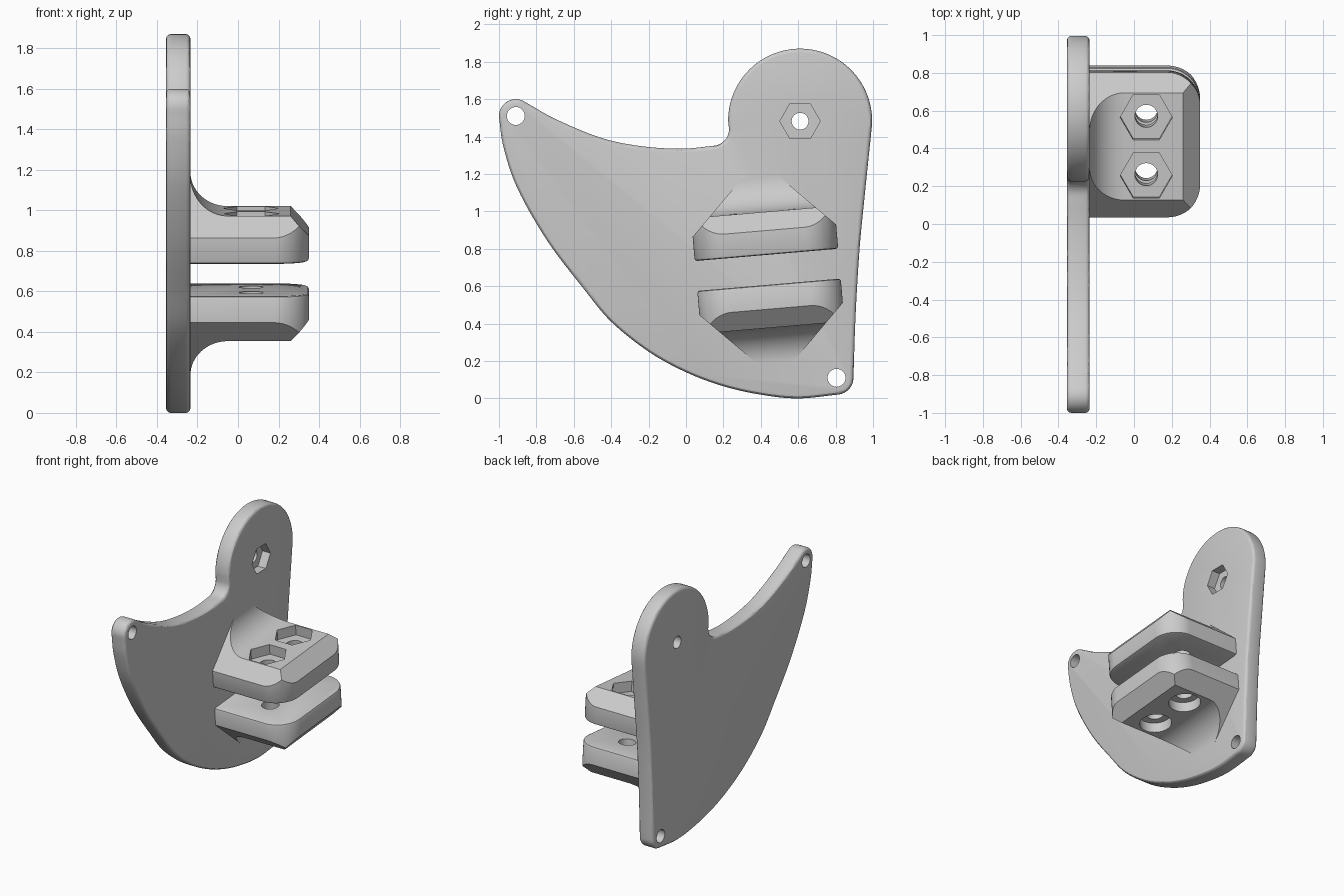
import bpy, bmesh
from math import sin, cos, pi, radians
from mathutils import Matrix, Vector

if "Cube" in bpy.data.objects:
    bpy.data.objects.remove(bpy.data.objects["Cube"])

grey = bpy.data.materials.new("light_grey")
grey.use_nodes = True
colour = (0.6, 0.6, 0.6, 1)
grey.diffuse_color = colour
grey.node_tree.nodes["Principled BSDF"].inputs["Base Color"].default_value = colour


def arc(cx, cy, r, a0, a1, n=16):
    angles = [radians(a0 + (a1 - a0) * i / n) for i in range(n + 1)]
    return [(cx + r * cos(a), cy + r * sin(a)) for a in angles]


def polygon(cx, cy, r, sides):
    return arc(cx, cy, r, 0, 360, sides)[:-1]


def spline(points, steps=8):
    """Smooth curve through the points, without its two ends."""
    p = [Vector(q) for q in points]
    p = [2 * p[0] - p[1]] + p + [2 * p[-1] - p[-2]]
    out = []
    for a, b, c, d in zip(p, p[1:], p[2:], p[3:]):
        for i in range(steps):
            t = i / steps
            out.append(tuple(0.5 * (2 * b + (c - a) * t + (2 * a - 5 * b + 4 * c - d) * t**2
                                    + (3 * b - a - 3 * c + d) * t**3)))
    return out[1:]


def prism(points, low, high):
    bm = bmesh.new()
    face = bm.faces.new([bm.verts.new((a, b, low)) for a, b in points])
    top = bmesh.ops.extrude_face_region(bm, geom=[face])["geom"]
    moved = [v for v in top if isinstance(v, bmesh.types.BMVert)]
    bmesh.ops.translate(bm, verts=moved, vec=(0, 0, high - low))
    bmesh.ops.recalc_face_normals(bm, faces=bm.faces)
    return bm


def finish(bm, name, matrix):
    bmesh.ops.transform(bm, matrix=matrix, verts=bm.verts)
    bmesh.ops.recalc_face_normals(bm, faces=bm.faces)
    mesh = bpy.data.meshes.new(name)
    bm.to_mesh(mesh)
    bm.free()
    mesh.materials.append(grey)
    obj = bpy.data.objects.new(name, mesh)
    bpy.context.collection.objects.link(obj)
    return obj


def cut(obj, cutters, matrix):
    """Subtract prisms given as (points, low, high), then shade."""
    bpy.ops.object.select_all(action='DESELECT')
    bpy.context.view_layer.objects.active = obj
    obj.select_set(True)
    for points, low, high in cutters:
        tool = finish(prism(points, low, high), "cutter", matrix)
        tool.hide_render = True
        mod = obj.modifiers.new("hole", 'BOOLEAN')
        mod.operation, mod.solver, mod.object = 'DIFFERENCE', 'EXACT', tool
        bpy.ops.object.modifier_apply(modifier=mod.name)
        bpy.data.objects.remove(tool)
    bpy.ops.object.shade_smooth_by_angle(angle=radians(30))


# Side plate: outline in y and z, thickness along x
BACK, FRONT = -0.355, -0.235
upright = Matrix(((0, 0, 1, 0), (1, 0, 0, 0), (0, 1, 0, 0), (0, 0, 0, 1)))
heel = arc(0.805, 0.11, 0.09, 0, -80, 10)
tip = arc(-0.91, 1.51, 0.09, 185, 55, 14)
neck = arc(0.14, 1.44, 0.09, -85, 0, 8)
head = arc(0.61, 1.485, 0.385, 180, -4, 40)
belly = [(0.6, 0), (0.4, 0.02), (0.2, 0.065), (0, 0.14), (-0.2, 0.25), (-0.4, 0.41),
         (-0.55, 0.59), (-0.74, 0.84), (-0.9, 1.12), (-0.975, 1.34)]
brow = [(-0.7, 1.495), (-0.46, 1.395), (-0.25, 1.35), (-0.03, 1.335)]
spine = [(0.957, 1.1), (0.928, 0.8), (0.907, 0.45)]
outline = (heel + spline([heel[-1]] + belly + [tip[0]]) + tip
           + spline([tip[-1]] + brow + [neck[0]]) + neck + head
           + spline([head[-1]] + spine + [heel[0]]))
bm = prism(outline, BACK, FRONT)
rim = [e for e in bm.edges if abs(e.verts[0].co.z - e.verts[1].co.z) < 1e-5]
bmesh.ops.bevel(bm, geom=rim, offset=0.022, segments=3, profile=0.5, affect='EDGES')
plate = finish(bm, "side_plate", upright)
cut(plate, [(polygon(-0.91, 1.51, 0.048, 32), -1, 1),
            (polygon(0.805, 0.11, 0.048, 32), -1, 1),
            (polygon(0.61, 1.482, 0.045, 32), -1, 1),
            (polygon(0.61, 1.482, 0.108, 6), FRONT - 0.065, 0)], upright)

# Clamp jaws: local x outward, y along the jaw, z away from the gap
HALF, GAP, SHOULDER, TOP, OUT = 0.385, 0.08, 0.21, 0.31, 0.35
ROUND, FILLET, ROOT = 0.175, 0.185, -0.3


def jaw(name, side, pocket):
    place = (Matrix.Translation((0, 0.437, 0.6875)) @ Matrix.Rotation(radians(4.9), 4, 'X')
             @ Matrix.Diagonal((1, 1, side, 1)))
    blend = arc(FRONT + FILLET, TOP + FILLET, FILLET, 270, 180, 16)
    profile = ([(ROOT, GAP), (OUT, GAP), (OUT, SHOULDER), (OUT - 0.09, TOP)]
               + blend + [(ROOT, TOP + FILLET)])
    bm = prism(profile, -HALF, HALF)
    bmesh.ops.transform(bm, verts=bm.verts, matrix=Matrix(
        ((1, 0, 0, 0), (0, 0, 1, 0), (0, 1, 0, 0), (0, 0, 0, 1))))
    # Sloping shoulders at both ends, then rounded outer corners
    planes = []
    for s in (-1, 1):
        planes.append(((0, s * HALF, SHOULDER), (0, s, 1)))
        for i in range(12):
            a = (i + 0.5) / 12 * pi / 2
            n = Vector((cos(a), s * sin(a), 0))
            planes.append((Vector((OUT - ROUND, s * (HALF - ROUND), 0)) + n * ROUND, n))
    for point, normal in planes:
        bmesh.ops.bisect_plane(bm, geom=bm.verts[:] + bm.edges[:] + bm.faces[:], dist=1e-5,
                               plane_co=point, plane_no=normal, clear_outer=True)
        bmesh.ops.holes_fill(bm, edges=[e for e in bm.edges if e.is_boundary], sides=0)
    bmesh.ops.recalc_face_normals(bm, faces=bm.faces)
    lip = [e for e in bm.edges if all(abs(v.co.z - GAP) < 1e-4 for v in e.verts)
           and max(v.co.x for v in e.verts) > ROOT + 0.01]
    bmesh.ops.bevel(bm, geom=lip, offset=0.014, segments=2, profile=0.5, affect='EDGES')
    obj = finish(bm, name, place)
    holes = []
    for y in (-0.155, 0.155):
        holes.append((polygon(0.065, y, 0.06, 32), 0, 0.7))
        holes.append((polygon(0.065, y, *pocket), TOP - 0.075, 0.7))
    cut(obj, holes, place)


jaw("upper_jaw", 1, (0.138, 6))
jaw("lower_jaw", -1, (0.11, 40))
